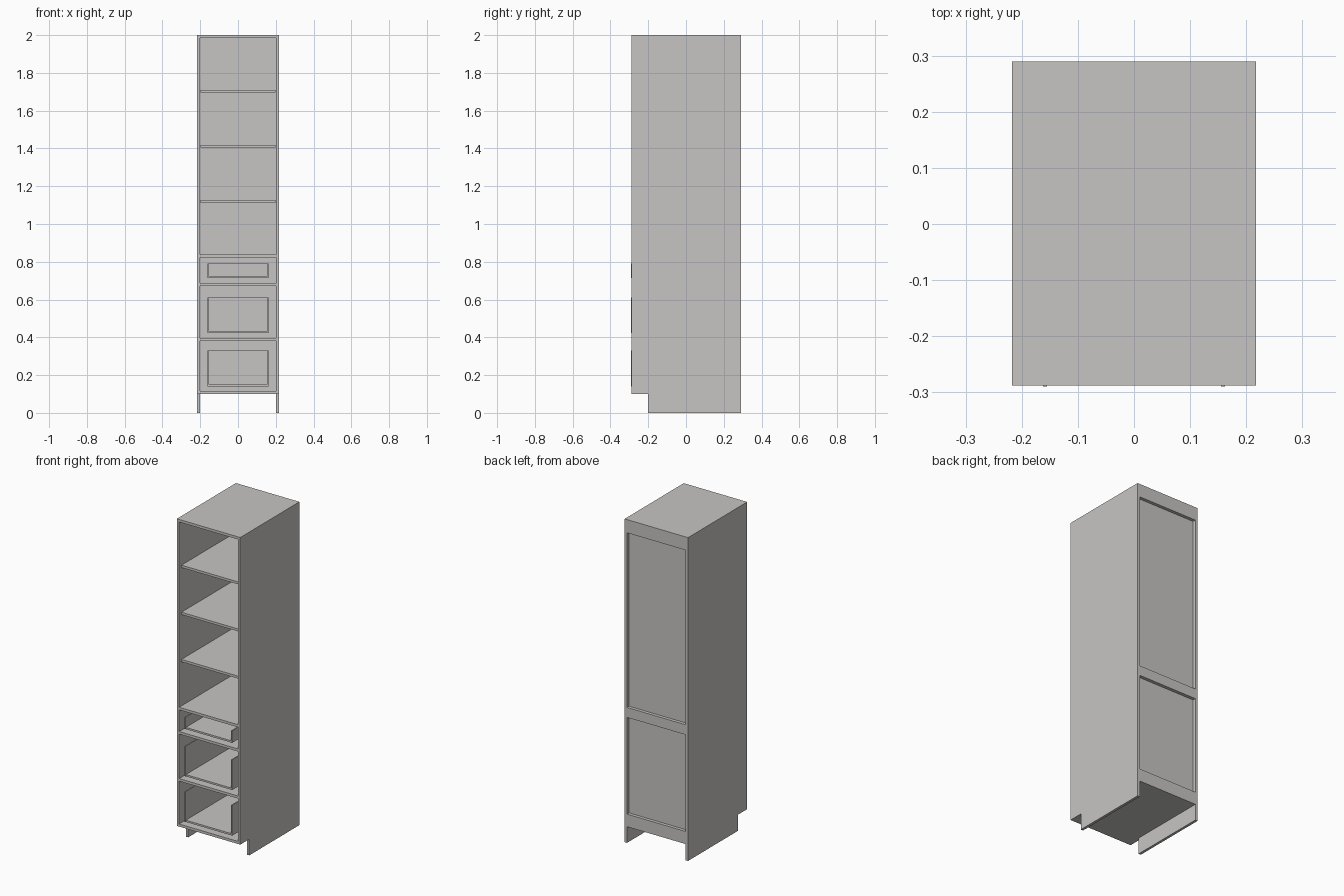
import bpy
import bmesh

if "Cube" in bpy.data.objects:
    bpy.data.objects.remove(bpy.data.objects["Cube"])

# Main dimensions
W, F, B, H = 0.217, -0.288, 0.290, 2.0   # half width, front, back, height
T = 0.016                                # board thickness
IN = W - T                               # inner half width
TOE_Z, TOE_Y = 0.10, -0.20               # toe-kick notch
BACK = 0.270                             # rear face of recessed back panel

grey = bpy.data.materials.new("warm light grey")
grey.diffuse_color = (0.57, 0.56, 0.545, 1)
grey.use_nodes = True
grey.node_tree.nodes["Principled BSDF"].inputs["Base Color"].default_value = grey.diffuse_color


def finish(name, bm):
    bmesh.ops.recalc_face_normals(bm, faces=bm.faces[:])
    mesh = bpy.data.meshes.new(name)
    bm.to_mesh(mesh)
    bm.free()
    mesh.materials.append(grey)
    obj = bpy.data.objects.new(name, mesh)
    bpy.context.collection.objects.link(obj)
    return obj


def add_box(bm, x0, x1, y0, y1, z0, z1):
    verts = bmesh.ops.create_cube(bm, size=1)["verts"]
    for v in verts:
        v.co.x = x1 if v.co.x > 0 else x0
        v.co.y = y1 if v.co.y > 0 else y0
        v.co.z = z1 if v.co.z > 0 else z0


def box(name, *bounds):
    bm = bmesh.new()
    add_box(bm, *bounds)
    return finish(name, bm)


# Side panels with a toe-kick notch
profile = [(F, TOE_Z), (TOE_Y, TOE_Z), (TOE_Y, 0), (B, 0), (B, H), (F, H)]
for name, x in (("left_side", -W), ("right_side", IN)):
    bm = bmesh.new()
    face = bm.faces.new([bm.verts.new((x, y, z)) for y, z in profile])
    moved = bmesh.ops.extrude_face_region(bm, geom=[face])["geom"]
    bmesh.ops.translate(bm, vec=(T, 0, 0),
                        verts=[g for g in moved if isinstance(g, bmesh.types.BMVert)])
    finish(name, bm)

# Fixed horizontal boards, reaching the front edge
for name, top in (("top_panel", H), ("middle_shelf", 0.838), ("upper_divider", 0.688),
                  ("lower_divider", 0.397), ("bottom_panel", 0.116)):
    box(name, -IN, IN, F, BACK - 0.006, top - T, top)

# Adjustable shelves, set back slightly from the front
for i, top in enumerate((1.71, 1.419, 1.127)):
    box(f"adjustable_shelf_{i + 1}", -IN + 0.002, IN - 0.002,
        F + 0.02, BACK - 0.008, top - 0.015, top)

# Recessed back panel and the rails behind it
box("back_panel", -IN, IN, BACK - 0.006, BACK, TOE_Z, H)
for name, z0, z1 in (("top_back_rail", 1.918, H), ("middle_back_rail", 0.776, 0.838),
                     ("bottom_back_rail", TOE_Z, 0.178)):
    box(name, -IN, IN, BACK, B, z0, z1)

# Open-fronted drawer boxes: floor, two thin sides and a back
DW, DF, DB, DT = 0.162, F - 0.002, 0.23, 0.007
for name, z0, z1 in (("top_drawer", 0.715, 0.790), ("middle_drawer", 0.423, 0.610),
                     ("bottom_drawer", 0.141, 0.329)):
    bm = bmesh.new()
    add_box(bm, -DW + DT, DW - DT, F, DB - DT, z0, z0 + 0.011)
    for x in (-DW, DW - DT):
        add_box(bm, x, x + DT, DF, DB, z0, z1)
    add_box(bm, -DW + DT, DW - DT, DB - DT, DB, z0, z1)
    finish(name, bm)
